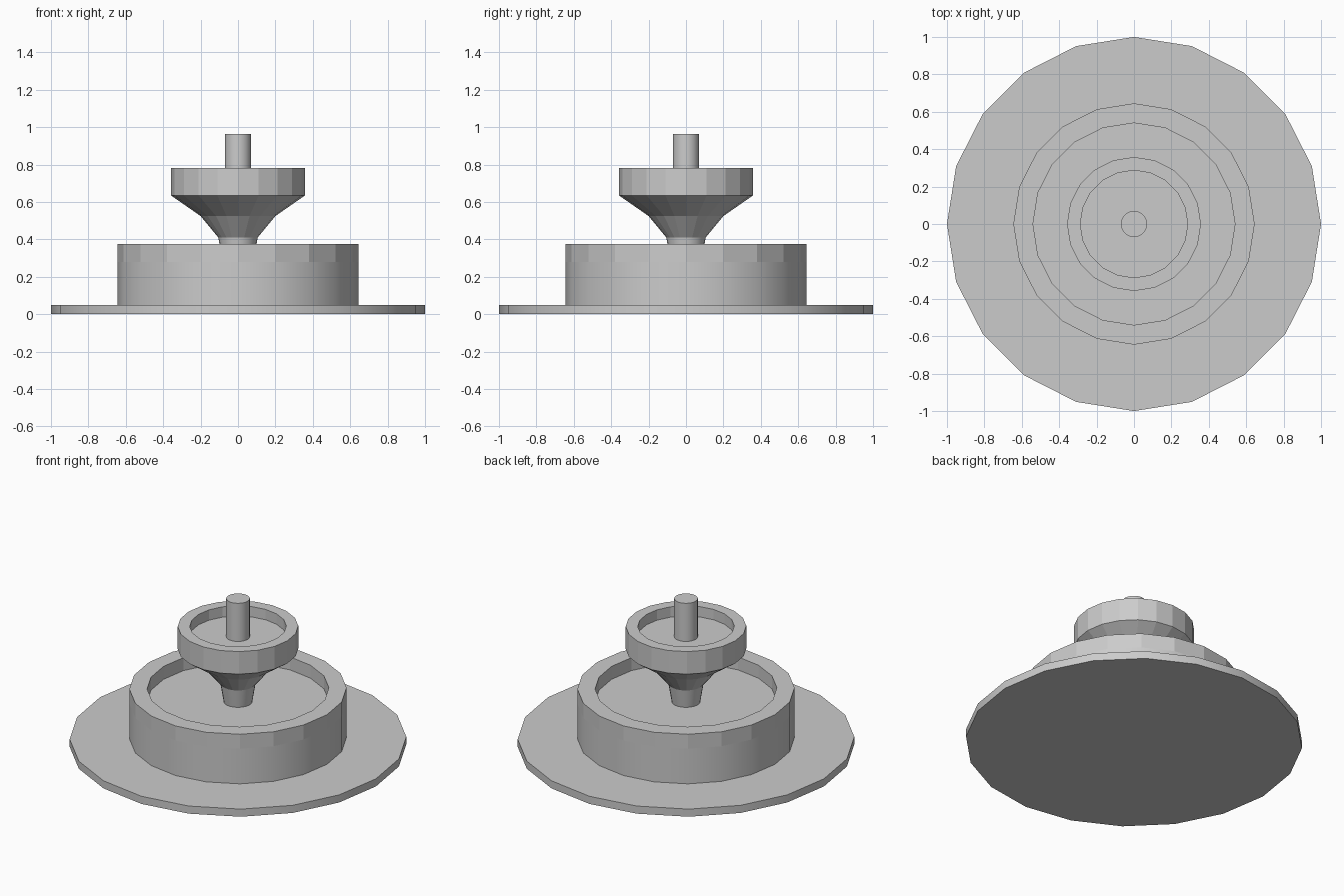
import bpy, bmesh, math

if "Cube" in bpy.data.objects:
    bpy.data.objects.remove(bpy.data.objects["Cube"])

SIDES = 20


def lathe(name, profile, smooth_bands=()):
    """Revolve an (r, z) profile around z; listed bands are shaded smooth."""
    bm = bmesh.new()
    rings = []
    for r, z in profile:
        if r == 0:
            rings.append([bm.verts.new((0, 0, z))] * SIDES)
        else:
            rings.append([bm.verts.new((r * math.cos(2 * math.pi * i / SIDES),
                                        r * math.sin(2 * math.pi * i / SIDES), z))
                          for i in range(SIDES)])
    for k, (a, b) in enumerate(zip(rings, rings[1:])):
        for i in range(SIDES):
            j = (i + 1) % SIDES
            corners = list(dict.fromkeys((a[i], a[j], b[j], b[i])))
            bm.faces.new(corners).smooth = k in smooth_bands
    bm.normal_update()
    # Keep hard corners crisp next to smooth walls
    for e in bm.edges:
        if len(e.link_faces) == 2 and e.calc_face_angle(0) > math.radians(30):
            e.smooth = False
    mesh = bpy.data.meshes.new(name)
    bm.to_mesh(mesh)
    bm.free()
    obj = bpy.data.objects.new(name, mesh)
    bpy.context.collection.objects.link(obj)
    return obj


# Wide thin ground plate
lathe("base_plate", [(0, 0), (1, 0), (1, 0.05), (0.645, 0.05)], {1})

# Large lower basin with rim and recessed floor
lathe("lower_basin", [(0.645, 0.05), (0.645, 0.28), (0.645, 0.375),
                      (0.54, 0.375), (0.54, 0.29), (0.085, 0.29)], {0})

# Pedestal under the upper bowl
lathe("pedestal", [(0.085, 0.29), (0.105, 0.41)], {0})

# Flared upper bowl with rim and recessed floor
lathe("upper_bowl", [(0.105, 0.41), (0.2, 0.525), (0.358, 0.635), (0.358, 0.783),
                     (0.287, 0.783), (0.287, 0.715), (0.07, 0.715)])

# Central spout
lathe("spout", [(0.07, 0.715), (0.07, 0.965), (0, 0.965)], {0})
